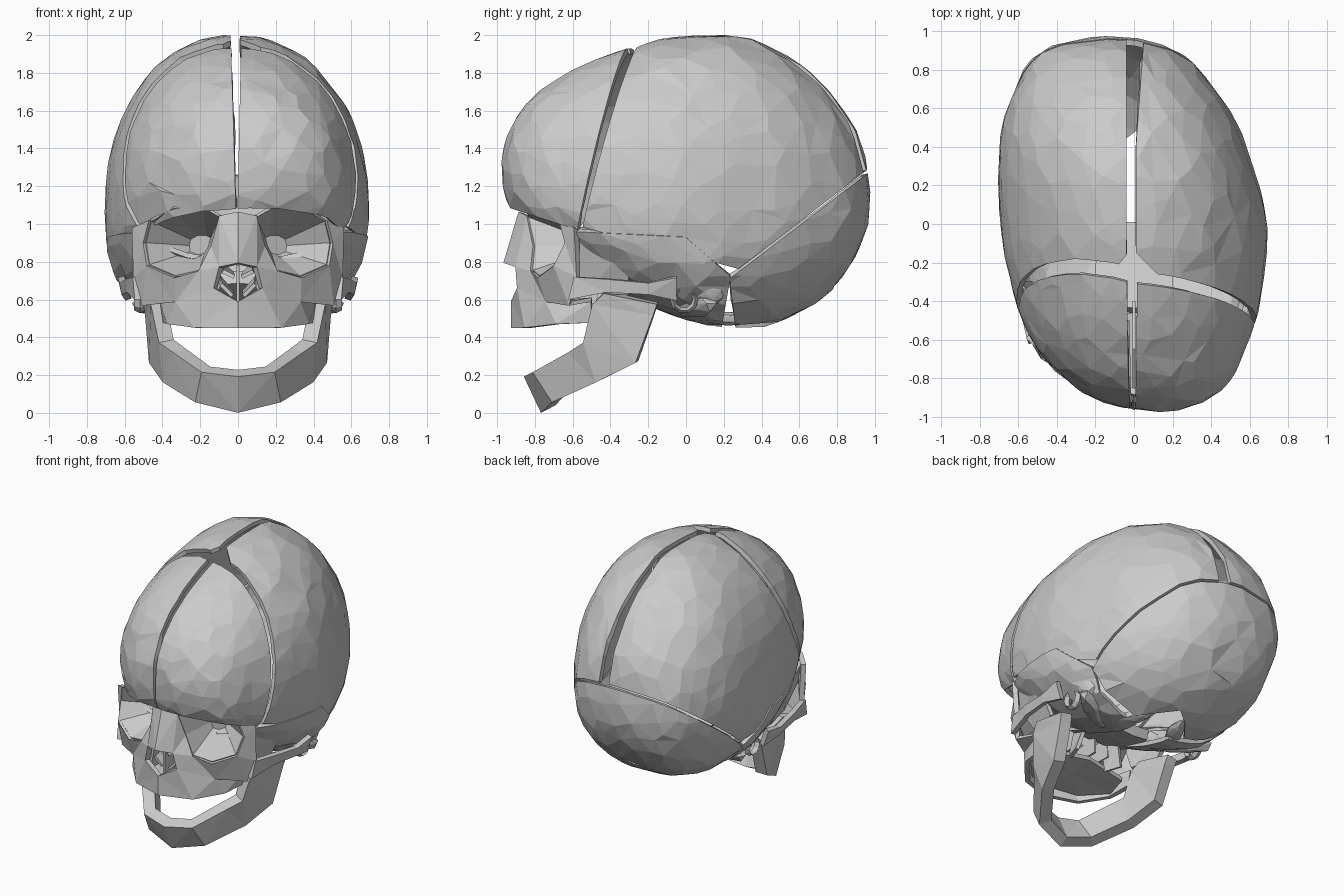
import bpy, bmesh, math, random
from mathutils import Vector as V

if "Cube" in bpy.data.objects:
    bpy.data.objects.remove(bpy.data.objects["Cube"])

random.seed(4)


def interp(table, y):
    for (a, p), (b, q) in zip(table, table[1:]):
        if y <= b:
            t = max(0, (y - a) / (b - a))
            return p + (q - p) * t
    return table[-1][1]


# braincase proportions along y: centre height, upward, downward and sideways radius, sideways lean
MID = [(-.98, 1.28), (-.68, 1.22), (-.3, 1.12), (.08, 1.08), (.98, 1.1)]
UP = [(-.92, .76), (-.68, .765), (-.3, .855), (.08, .925), (.37, .96), (.8, .96), (.95, 1.05)]
DOWN = [(-.92, .62), (-.68, .48), (-.3, .54), (.1, .62), (.33, .69), (.6, .72), (.87, .73), (.95, .6)]
SIDE = [(-.9, .80), (-.65, .72), (-.3, .69), (.3, .695), (.73, .745), (.95, .92)]
LEAN = [(-.98, .11), (-.65, .035), (-.3, .015), (0, 0), (.5, -.07), (.98, -.14)]


def braincase_point(d):
    y = .98 * d.y
    s = math.sqrt(max(0, 1 - d.y ** 2))
    if s < 1e-5:
        return V((interp(LEAN, y), y, interp(MID, y)))
    cx, cz = d.x / s, d.z / s
    n = 2.1 if cz > 0 else 2.7 if y < .2 else 2.3
    k = s / (abs(cx) ** n + abs(cz) ** n) ** (1 / n)
    h = interp(UP if cz > 0 else DOWN, y)
    return V((interp(SIDE, y) * cx * k + interp(LEAN, y), y, interp(MID, y) + h * cz * k))


def finish(name, bm, thickness=0, offset=0, mirror=False):
    me = bpy.data.meshes.new(name)
    bm.to_mesh(me)
    bm.free()
    ob = bpy.data.objects.new(name, me)
    bpy.context.collection.objects.link(ob)
    if mirror:
        ob.modifiers.new("mirror", "MIRROR")
    if thickness:
        m = ob.modifiers.new("solid", "SOLIDIFY")
        m.thickness, m.offset = thickness, offset
    return ob


# cutting planes given by three points, or by a line seen from one side
def tri(a, b, c):
    return V(a), V(b), V(c)


def side_line(a, b):
    return tri((0, *a), (0, *b), (1, *a))


def top_line(a, b):
    return tri((*a, 0), (*b, 0), (*a, 1))


def front_line(a, b):
    return tri((a[0], 0, a[1]), (b[0], 0, b[1]), (a[0], 1, a[1]))


def skull_plate(name, keep, planes, lift=1.0, hole=None):
    bm = bmesh.new()
    bmesh.ops.create_icosphere(bm, subdivisions=4, radius=1)
    # thin the even grid to larger, irregular facets
    rng = random.Random(7)
    for v in bm.verts:
        d = v.co + V([rng.uniform(-.035, .035) for _ in range(3)])
        v.co = braincase_point(d.normalized())
    for _ in range(4):
        edges = [e for e in bm.edges if rng.random() < .16]
        used, pick = set(), []
        for e in edges:
            near = {w for v in e.verts for f in v.link_faces for w in f.verts}
            if not near & used and e.calc_length() < .2:
                used |= near
                pick.append(e)
        bmesh.ops.collapse(bm, edges=pick)
    for v in bm.verts:
        v.co = V((v.co.x * lift, v.co.y, v.co.z))
    if hole:
        c, r = V(hole[0]), hole[1]
        bmesh.ops.delete(bm, geom=[f for f in bm.faces if (f.calc_center_median() - c).length < r],
                         context="FACES")
    for a, b, c in planes:
        no = (b - a).cross(c - a).normalized()
        if (V(keep) - a).dot(no) > 0:
            no = -no
        bmesh.ops.bisect_plane(bm, geom=bm.verts[:] + bm.edges[:] + bm.faces[:],
                               plane_co=a, plane_no=no, clear_outer=True)
    bmesh.ops.triangulate(bm, faces=[f for f in bm.faces if len(f.verts) > 4])
    return finish(name, bm, .03, -1)


# vault plates separated by open sutures
brow = side_line((-.95, 1.09), (-.55, .96))
skull_plate("frontal_right", (.3, -.9, 1.4), [
    tri((0, -.31, 1.93), (.6, -.47, 1.45), (.5, -.54, 1.1)), brow,
    front_line((.015, 1.9), (0, 1.2))])
skull_plate("frontal_left", (-.3, -.85, 1.4), [
    tri((0, -.31, 1.93), (-.6, -.33, 1.5), (-.55, -.53, 1.05)), brow,
    front_line((-.035, 1.9), (-.015, 1.2))])
lambdoid = side_line((.95, 1.28), (.25, .74))
squama = side_line((-.5, .97), (.25, .77))
skull_plate("parietal_right", (.5, .2, 1.4), [
    tri((0, -.25, 1.93), (.6, -.43, 1.45), (.5, -.51, 1.1)), lambdoid, squama,
    top_line((.01, 0), (.01, 1)), top_line((.01, .4), (.05, .95)),
    top_line((.01, -.15), (.13, -.27))])
skull_plate("parietal_left", (-.5, .2, 1.4), [
    tri((0, -.24, 1.93), (-.6, -.28, 1.5), (-.55, -.5, 1.05)), lambdoid, squama,
    top_line((-.04, 0), (-.04, 1)), top_line((-.03, -.15), (-.13, -.27))])
skull_plate("occipital", (0, .8, .7), [
    side_line((.96, 1.265), (.25, .725)), side_line((.28, .3), (.22, .8))], 1, ((0, .22, .44), .21))
for side, sx in (("right", 1), ("left", -1)):
    skull_plate("temporal_" + side, (sx * .6, -.2, .7), [
        side_line((-.5, .955), (0, .93)), side_line((0, .93), (.25, .71)),
        side_line((-.58, 0), (-.58, 1)), side_line((.18, .4), (.25, .8)),
        top_line((sx * .14, 0), (sx * .14, 1))], 1.012)

# facial bones: one half, mirrored
face_pts = [(0, -.87, 1.06), (0, -.95, .79), (.09, -.89, .77), (.12, -.88, .66), (0, -.91, .59),
            (.09, -.83, 1.04), (.13, -.80, .88), (.2, -.81, .75), (.33, -.77, .72), (.47, -.69, .78),
            (.49, -.63, .90), (.46, -.66, 1.02), (.55, -.58, .98), (.54, -.57, .72), (.50, -.61, .58),
            (.32, -.73, .59), (0, -.91, .45), (.22, -.84, .45), (.36, -.68, .47), (.38, -.5, .48),
            (.40, -.5, .60)]
face_faces = [(0, 1, 2, 5), (5, 2, 6), (2, 3, 7, 6), (3, 15, 8, 7), (8, 15, 9), (9, 15, 14, 13),
              (9, 13, 10), (10, 13, 12), (10, 12, 11), (3, 4, 16, 17), (3, 17, 15), (15, 17, 18),
              (15, 18, 19, 20), (14, 15, 20)]
bm = bmesh.new()
vs = [bm.verts.new(p) for p in face_pts]
for f in face_faces:
    bm.faces.new([vs[i] for i in f])
bmesh.ops.recalc_face_normals(bm, faces=bm.faces[:])
bmesh.ops.triangulate(bm, faces=bm.faces[:])
finish("facial_bones", bm, .035, 0, True)

# eye sockets: rim tapering to a closed apex deep in the skull
rim = [V(face_pts[i]) for i in (5, 6, 7, 8, 9, 10, 11)] + [V((.34, -.80, 1.09)), V((.18, -.85, 1.09))]
apex = V((.16, -.42, .88))
bm = bmesh.new()
rings = [[bm.verts.new(p.lerp(apex, t)) for p in rim] for t in (0, .35, .7)]
for a, b in zip(rings, rings[1:]):
    for i in range(len(rim)):
        j = (i + 1) % len(rim)
        bm.faces.new((a[i], a[j], b[j], b[i]))
bm.faces.new(rings[-1])
bmesh.ops.recalc_face_normals(bm, faces=bm.faces[:])
finish("eye_sockets", bm, .015, 0, True)


def strip(name, pairs, thickness, mirror=True):
    bm = bmesh.new()
    rows = [[bm.verts.new(p) for p in pair] for pair in pairs]
    for (a, b), (c, d) in zip(rows, rows[1:]):
        bm.faces.new((a, c, d, b))
    bmesh.ops.triangulate(bm, faces=bm.faces[:])
    return finish(name, bm, thickness, 0, mirror)


# lower jaw, hanging open
strip("lower_jaw", [((0, -.73, .02), (0, -.82, .21)), ((.2, -.68, .07), (.17, -.78, .23)),
                    ((.36, -.46, .17), (.31, -.60, .33)), ((.43, -.26, .27), (.38, -.53, .38)),
                    ((.45, -.17, .52), (.42, -.49, .58)), ((.46, -.15, .58), (.44, -.43, .64))], .085)
# cheek arch, side wall behind the sockets, palate, nasal and wing plates
strip("cheek_arch", [((.53, -.62, .60), (.54, -.59, .72)), ((.57, -.42, .64), (.58, -.42, .71)),
                     ((.60, -.2, .63), (.61, -.2, .69)), ((.58, -.05, .60), (.62, -.05, .72))], .035)
strip("sphenoid_wing", [((.46, -.62, .82), (.51, -.6, .99)), ((.42, -.52, .64), (.54, -.48, .96)),
                        ((.46, -.3, .63), (.59, -.3, .9))], .03)
strip("palate", [((0, -.88, .52), (.2, -.82, .5)), ((0, -.66, .53), (.35, -.66, .5)),
                 ((0, -.46, .54), (.3, -.48, .5))], .03)
strip("nasal_septum", [((0, -.86, .55), (0, -.86, .78)), ((0, -.65, .55), (0, -.65, .92)),
                       ((0, -.4, .56), (0, -.4, .75))], .015, False)
strip("nasal_side_wall", [((.11, -.86, .6), (.09, -.84, .82)), ((.12, -.65, .58), (.11, -.65, .92)),
                          ((.13, -.42, .58), (.12, -.42, .8))], .015)
strip("turbinate", [((.03, -.84, .62), (.09, -.84, .68)), ((.03, -.5, .64), (.1, -.5, .72))], .02)
strip("upper_turbinate", [((.02, -.84, .72), (.08, -.82, .75)), ((.03, -.5, .74), (.1, -.5, .8))], .02)
strip("pterygoid_plate", [((.15, -.48, .5), (.12, -.46, .72)), ((.19, -.36, .5), (.14, -.33, .68))], .025)
strip("skull_base", [((0, -.45, .72), (.2, -.42, .70)), ((0, -.2, .62), (.2, -.22, .62)),
                     ((0, 0, .55), (.12, 0, .56))], .07)


# rough lumps under the skull
def lump(name, loc, size, turn=0):
    bm = bmesh.new()
    bmesh.ops.create_icosphere(bm, subdivisions=2, radius=1)
    c, s = math.cos(turn), math.sin(turn)
    for v in bm.verts:
        p = v.co * random.uniform(.85, 1.1)
        x, y, z = p.x * size[0], p.y * size[1], p.z * size[2]
        v.co = V((c * x - s * y, s * x + c * y, z)) + V(loc)
    return finish(name, bm, mirror=True)


lump("petrous_bone", (.34, .02, .58), (.24, .09, .08), .5)
lump("mastoid", (.5, .12, .65), (.06, .09, .08))
lump("condyle_part", (.17, .22, .5), (.06, .17, .04), .35)

# ring of the ear opening
bm = bmesh.new()
ring = []
for i in range(10):
    a = i * math.tau / 10
    ring.append([bm.verts.new((x, -.01 + r * math.cos(a), .6 + r * math.sin(a)))
                 for x, r in ((.52, .075), (.55, .06), (.52, .045), (.49, .06))])
for i in range(10):
    for j in range(4):
        a, b = ring[i], ring[(i + 1) % 10]
        bm.faces.new((a[j], b[j], b[(j + 1) % 4], a[(j + 1) % 4]))
bmesh.ops.recalc_face_normals(bm, faces=bm.faces[:])
finish("ear_ring", bm, mirror=True)
